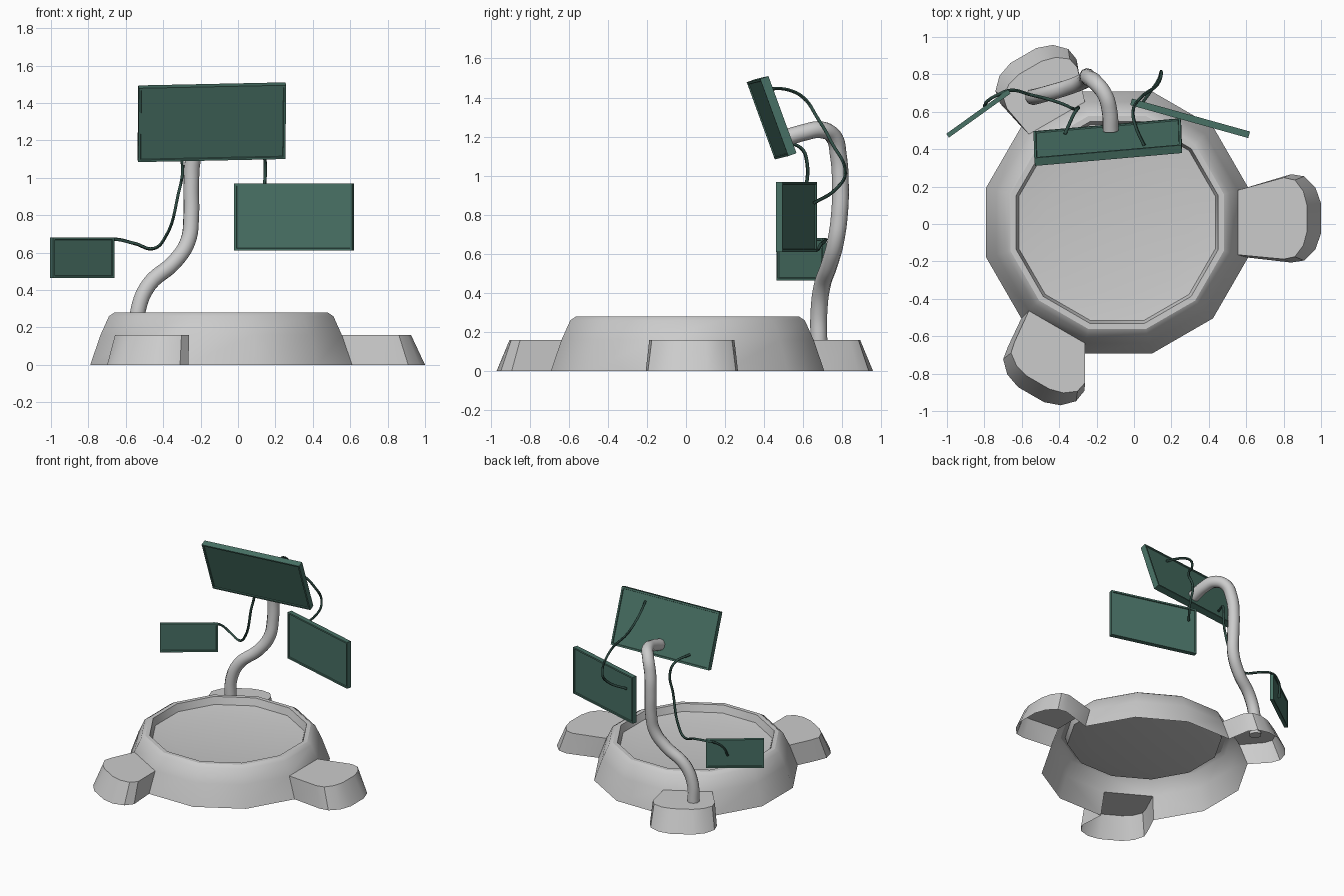
import bpy, bmesh
from math import sin, cos, pi, radians
from mathutils import Matrix, Vector

if "Cube" in bpy.data.objects:
    bpy.data.objects.remove(bpy.data.objects["Cube"])

HUB = Vector((-0.09, 0.008, 0))

green = bpy.data.materials.new("panel_green")
green.diffuse_color = (0.065, 0.165, 0.13, 1)
green.use_nodes = True
green.node_tree.nodes["Principled BSDF"].inputs["Base Color"].default_value = green.diffuse_color
dark_green = bpy.data.materials.new("cable_green")
dark_green.diffuse_color = (0.03, 0.075, 0.06, 1)
dark_green.use_nodes = True
dark_green.node_tree.nodes["Principled BSDF"].inputs["Base Color"].default_value = dark_green.diffuse_color


def add_object(name, bm, mat=None):
    mesh = bpy.data.meshes.new(name)
    bm.to_mesh(mesh)
    bm.free()
    ob = bpy.data.objects.new(name, mesh)
    bpy.context.collection.objects.link(ob)
    if mat:
        mesh.materials.append(mat)
    return ob


def smooth(ob, angle=35):
    bpy.ops.object.select_all(action='DESELECT')
    ob.select_set(True)
    bpy.context.view_layer.objects.active = ob
    bpy.ops.object.shade_smooth_by_angle(angle=radians(angle))


# Twelve-sided hollow base; every fourth wall opens into a hollow foot
def base():
    bm = bmesh.new()
    profile = [(0.70, 0), (0.645, 0.16), (0.60, 0.26), (0.57, 0.28), (0.54, 0.28),
               (0.525, 0.225), (0.38, 0.205)]
    rings = []
    for apothem, z in profile:
        r = apothem / cos(pi / 12)
        rings.append([bm.verts.new(HUB + Vector((r * cos((k - 0.5) * pi / 6),
                                                 r * sin((k - 0.5) * pi / 6), z)))
                      for k in range(12)])
    for level, (a, b) in enumerate(zip(rings, rings[1:])):
        for i in range(12):
            if level > 0 or i % 4:
                j = (i + 1) % 12
                bm.faces.new((a[i], a[j], b[j], b[i]))
    bm.faces.new(rings[-1])

    # Feet: rounded outline from one wall corner round the tip to the other
    half_bottom = [(0.84, 0.236), (0.91, 0.225), (0.97, 0.165), (1.0, 0.08)]
    half_top = [(0.80, 0.218), (0.86, 0.205), (0.905, 0.145), (0.925, 0.07)]
    pivot = Vector((-0.047, 0.006, 0))
    for i in (0, 4, 8):
        rot = Matrix.Rotation(i * pi / 6, 3, 'Z')
        loops = []
        for ring, half, z in ((rings[0], half_bottom, 0), (rings[1], half_top, 0.16)):
            pts = [(x, 0.03 - y) for x, y in half]
            pts += [(x, 0.03 + y) for x, y in reversed(half)]
            loops.append([ring[i]]
                         + [bm.verts.new(pivot + rot @ (Vector((x, y, z)) - Vector((pivot.x, pivot.y, 0))))
                            for x, y in pts]
                         + [ring[i + 1]])
        lower, upper = loops
        for k in range(len(lower) - 1):
            bm.faces.new((lower[k], lower[k + 1], upper[k + 1], upper[k]))
        bm.faces.new(upper)
    smooth(add_object("base_with_feet", bm), 33)


# Framed panel: thin box with a recess on both faces
def panel(name, centre, size, rot):
    bm = bmesh.new()
    bmesh.ops.create_cube(bm, size=1)
    bmesh.ops.scale(bm, vec=size, verts=bm.verts[:])
    bm.normal_update()
    for f in [f for f in bm.faces if abs(f.normal.y) > 0.9]:
        bmesh.ops.inset_region(bm, faces=[f], thickness=0.017, depth=0)
        bmesh.ops.inset_region(bm, faces=[f], thickness=0.003, depth=-0.007)
    ob = add_object(name, bm, green)
    ob.location = centre
    ob.rotation_euler = [radians(a) for a in rot]


# Round tube along a smooth path
def tube(name, points, radius, sides=1, mat=None):
    cu = bpy.data.curves.new(name, 'CURVE')
    cu.dimensions = '3D'
    cu.bevel_depth = radius
    cu.bevel_resolution = sides
    cu.resolution_u = 6
    cu.use_fill_caps = True
    sp = cu.splines.new('BEZIER')
    sp.bezier_points.add(len(points) - 1)
    for bp, p in zip(sp.bezier_points, points):
        bp.co = p
        bp.handle_left_type = bp.handle_right_type = 'AUTO'
    if mat:
        cu.materials.append(mat)
    ob = bpy.data.objects.new(name, cu)
    bpy.context.collection.objects.link(ob)
    bpy.ops.object.select_all(action='DESELECT')
    ob.select_set(True)
    bpy.context.view_layer.objects.active = ob
    bpy.ops.object.convert(target='MESH')
    smooth(bpy.context.view_layer.objects.active, 60)


base()

panel("main_panel", (-0.14, 0.438, 1.297), (0.79, 0.045, 0.42), (20, -1.2, 5))
panel("middle_panel", (0.30, 0.565, 0.79), (0.655, 0.036, 0.358), (0, 0, -15.6))
panel("small_panel", (-0.832, 0.59, 0.573), (0.405, 0.025, 0.218), (0, 0, 35.6))

# Curved pole from the back foot to the main panel
tube("pole", [(-0.54, 0.68, 0.14), (-0.532, 0.68, 0.30), (-0.475, 0.695, 0.43),
              (-0.34, 0.735, 0.55), (-0.268, 0.765, 0.66), (-0.25, 0.785, 0.80),
              (-0.25, 0.79, 0.95), (-0.24, 0.78, 1.10), (-0.205, 0.755, 1.20),
              (-0.155, 0.69, 1.235), (-0.13, 0.60, 1.22), (-0.125, 0.50, 1.19)],
     0.043, 3)

# Cables linking the panels
tube("middle_cable", [(0.055, 0.42, 1.445), (0.01, 0.52, 1.44), (-0.005, 0.60, 1.40),
                      (0.03, 0.67, 1.30), (0.125, 0.745, 1.17), (0.145, 0.815, 1.01),
                      (0.13, 0.77, 0.935), (0.05, 0.655, 0.86)], 0.009, 1, dark_green)
tube("small_cable", [(-0.37, 0.48, 1.17), (-0.32, 0.59, 1.14), (-0.297, 0.62, 1.06),
                     (-0.32, 0.615, 0.91), (-0.39, 0.645, 0.68), (-0.45, 0.665, 0.622),
                     (-0.55, 0.69, 0.648), (-0.66, 0.715, 0.672), (-0.73, 0.69, 0.665),
                     (-0.78, 0.66, 0.63), (-0.80, 0.63, 0.56)], 0.009, 1, dark_green)
